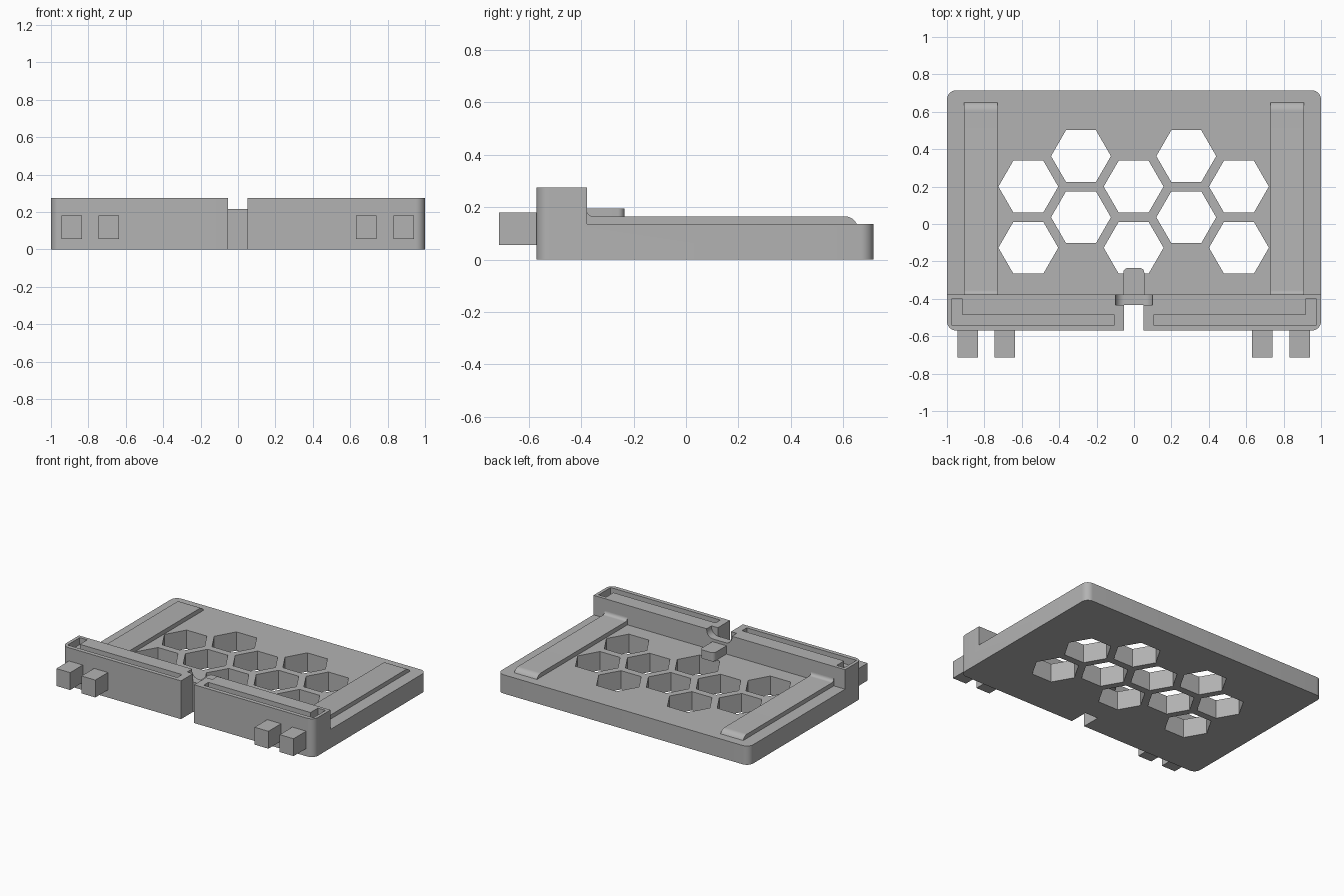
import bpy, bmesh, math

cube = bpy.data.objects.get("Cube")
if cube:
    bpy.data.objects.remove(cube, do_unlink=True)

grey = bpy.data.materials.new("plain grey")
grey.use_nodes = True
colour = (0.45, 0.45, 0.45, 1)
grey.diffuse_color = colour
grey.node_tree.nodes["Principled BSDF"].inputs["Base Color"].default_value = colour

PLATE_TOP, WALL_TOP = 0.135, 0.275
WALL_FRONT, WALL_BACK = -0.57, -0.378


def prism(name, outline, low, high, axis="z"):
    """Extrude a 2D outline from low to high along an axis."""
    place = {"x": lambda a, b, t: (t, a, b),
             "y": lambda a, b, t: (a, t, b),
             "z": lambda a, b, t: (a, b, t)}[axis]
    bm = bmesh.new()
    base = bm.faces.new([bm.verts.new(place(a, b, low)) for a, b in outline])
    extruded = bmesh.ops.extrude_face_region(bm, geom=[base])["geom"]
    shift = place(0, 0, high - low)
    bmesh.ops.translate(bm, vec=shift, verts=[v for v in extruded if isinstance(v, bmesh.types.BMVert)])
    if not any(len(f.verts) == len(outline) and base is f for f in bm.faces):
        bm.faces.new([v for v in bm.verts][:len(outline)])
    bmesh.ops.recalc_face_normals(bm, faces=bm.faces)
    mesh = bpy.data.meshes.new(name)
    bm.to_mesh(mesh)
    bm.free()
    mesh.materials.append(grey)
    obj = bpy.data.objects.new(name, mesh)
    bpy.context.collection.objects.link(obj)
    return obj


def arc(a, b, radius, start, end, steps=8):
    angles = [math.radians(start + (end - start) * i / steps) for i in range(steps + 1)]
    return [(a + radius * math.cos(t), b + radius * math.sin(t)) for t in angles]


def rectangle(a0, a1, b0, b1, r=0):
    if not r:
        return [(a0, b0), (a1, b0), (a1, b1), (a0, b1)]
    return (arc(a0 + r, b0 + r, r, 180, 270) + arc(a1 - r, b0 + r, r, 270, 360)
            + arc(a1 - r, b1 - r, r, 0, 90) + arc(a0 + r, b1 - r, r, 90, 180))


def smooth(obj):
    bpy.ops.object.select_all(action="DESELECT")
    obj.select_set(True)
    bpy.context.view_layer.objects.active = obj
    bpy.ops.object.shade_smooth_by_angle(angle=math.radians(30))


# Tray block with rounded corners
tray = prism("tray", rectangle(-1, 1, WALL_FRONT, 0.715, 0.05), 0, WALL_TOP)

# Space above the plate, behind the front wall
cutters = [prism("plate_cutter", rectangle(-2, 2, WALL_BACK, 2), PLATE_TOP, 1)]

# Honeycomb holes in staggered columns
for column in range(-2, 3):
    for row in range(2):
        x = column * 0.2815 - 0.002
        y = -0.127 + row * 0.327 + (0.163 if column % 2 else 0)
        cutters.append(prism("hole_cutter", arc(x, y, 0.16, 0, 300, 5), -1, 1))

# Notch and rounded saddle in the middle of the wall
cutters.append(prism("notch_cutter", rectangle(-0.054, 0.05, -1, -0.433), -1, 1))
cutters.append(prism("saddle_cutter", rectangle(-0.1, 0.1, 0.215, 0.5, 0.05), -0.433, -0.3, "y"))

# L-shaped channels in the top of the wall
channel = [(0.105, -0.54), (0.977, -0.54), (0.977, -0.402),
           (0.917, -0.402), (0.917, -0.486), (0.105, -0.486)]
for side in (-1, 1):
    cutters.append(prism("channel_cutter", [(side * x, y) for x, y in channel], 0.225, 1))

for cutter in cutters:
    cutter.hide_render = True
    cut = tray.modifiers.new("cut", "BOOLEAN")
    cut.operation = "DIFFERENCE"
    cut.solver = "EXACT"
    cut.object = cutter
bpy.context.view_layer.update()
graph = bpy.context.evaluated_depsgraph_get()
finished = bpy.data.meshes.new_from_object(tray.evaluated_get(graph))
tray.modifiers.clear()
tray.data = finished
for cutter in cutters:
    bpy.data.objects.remove(cutter, do_unlink=True)
smooth(tray)

# Raised rails: fillet up to the wall, rounded off at the back
rail_top = 0.165
rail_profile = ([(-0.4, 0.12), (0.655, 0.12), (0.655, PLATE_TOP)]
                + arc(0.605, rail_top - 0.05, 0.05, 24, 90)
                + arc(-0.355, rail_top + 0.023, 0.023, 270, 180)
                + [(-0.4, rail_top + 0.023)])
for name, x0, x1 in (("right_rail", -0.91, -0.73), ("left_rail", 0.73, 0.91)):
    smooth(prism(name, rail_profile, x0, x1, "x"))

# Small tab behind the saddle
tab = (rectangle(-0.057, 0.055, -0.4, -0.3)[:2]
       + arc(0.03, -0.26, 0.025, 0, 90) + arc(-0.032, -0.26, 0.025, 90, 180))
smooth(prism("rear_tab", tab, PLATE_TOP - 0.002, 0.195))

# Front pegs
for side, name in ((-1, "right"), (1, "left")):
    for place, x in (("inner", 0.688), ("outer", 0.888)):
        centre = side * x - 0.002
        prism(f"{name}_{place}_peg", rectangle(centre - 0.055, centre + 0.055, -0.713, -0.56), 0.055, 0.18)
